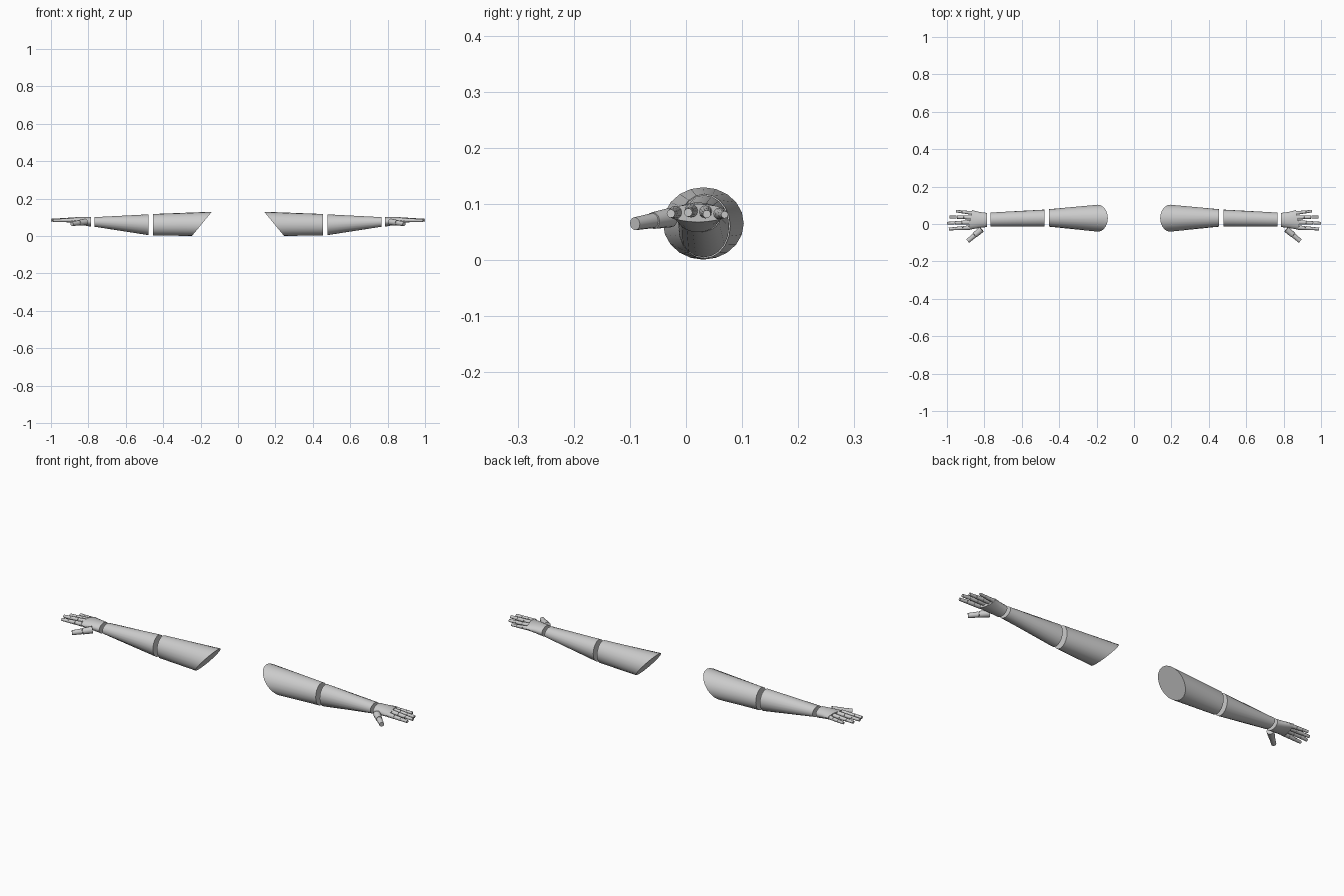
import bpy, bmesh, math
from mathutils import Vector

if "Cube" in bpy.data.objects:
    bpy.data.objects.remove(bpy.data.objects["Cube"])


def finish(name, bm):
    """Turn a bmesh into a smooth object mirrored to the other arm."""
    bmesh.ops.recalc_face_normals(bm, faces=bm.faces)
    mesh = bpy.data.meshes.new(name)
    bm.to_mesh(mesh)
    bm.free()
    obj = bpy.data.objects.new(name, mesh)
    bpy.context.collection.objects.link(obj)
    mod = obj.modifiers.new("mirror", "MIRROR")
    mod.use_mirror_merge = False
    bpy.ops.object.select_all(action="DESELECT")
    obj.select_set(True)
    bpy.context.view_layer.objects.active = obj
    bpy.ops.object.shade_smooth_by_angle(angle=math.radians(35))
    return obj


def skin(bm, rings):
    """Bridge vertex rings and cap both ends."""
    n = len(rings[0])
    for a, b in zip(rings, rings[1:]):
        for i in range(n):
            j = (i + 1) % n
            bm.faces.new((a[i], a[j], b[j], b[i]))
    bm.faces.new(rings[0])
    bm.faces.new(rings[-1])


def limb(name, sections, sides=20):
    """Sections: x, y min, y max, z min, z max, x shift per half height, x shift per half width."""
    bm = bmesh.new()
    rings = []
    for x, y0, y1, z0, z1, sz, sy in sections:
        ring = []
        for i in range(sides):
            a = 2 * math.pi * i / sides
            c, s = math.cos(a), math.sin(a)
            ring.append(bm.verts.new((x + sz * s + sy * c,
                                      (y0 + y1) / 2 + c * (y1 - y0) / 2,
                                      (z0 + z1) / 2 + s * (z1 - z0) / 2)))
        rings.append(ring)
    skin(bm, rings)
    return finish(name, bm)


def finger(name, base, tip, r0, r1, joints, sides=12):
    """Chain of tapered segments, each a little wider at its start than the last one's end."""
    bm = bmesh.new()
    base, tip = Vector(base), Vector(tip)
    axis = (tip - base).normalized()
    side = axis.cross(Vector((0, 0, 1))).normalized()
    up = side.cross(axis)
    for k in range(joints):
        rings = []
        for t, f in ((k / joints, 1.0), ((k + 0.97) / joints, 0.86)):
            p = base.lerp(tip, t if k < joints - 1 or f == 1.0 else 1.0)
            r = (r0 + (r1 - r0) * k / max(1, joints - 1)) * f
            rings.append([bm.verts.new(p + side * r * math.cos(2 * math.pi * i / sides)
                                       + up * r * math.sin(2 * math.pi * i / sides))
                          for i in range(sides)])
        skin(bm, rings)
    return finish(name, bm)


# upper arm with slanted shoulder cut
limb("upper_arm", [(0.193, -0.041, 0.103, 0.001, 0.13, -0.053, 0),
                   (0.455, -0.014, 0.079, 0.003, 0.118, 0, 0)])

# forearm narrowing to a flat oval wrist
limb("forearm", [(0.478, -0.014, 0.077, 0.005, 0.116, 0, 0),
                 (0.768, -0.014, 0.061, 0.05, 0.101, 0, 0)])

# palm widening and flattening to the knuckles
limb("palm", [(0.785, -0.016, 0.059, 0.05, 0.102, 0, 0),
              (0.83, -0.022, 0.064, 0.058, 0.103, 0, -0.004),
              (0.877, -0.032, 0.074, 0.068, 0.1, 0, -0.012)])

# four fanned fingers
for name, base, tip, r in (
        ("index_finger", (0.878, -0.019, 0.085), (0.99, -0.027, 0.083), 0.012),
        ("middle_finger", (0.878, 0.009, 0.088), (1.0, 0.004, 0.085), 0.012),
        ("ring_finger", (0.872, 0.035, 0.086), (0.986, 0.037, 0.082), 0.0115),
        ("little_finger", (0.86, 0.058, 0.083), (0.952, 0.069, 0.081), 0.0105)):
    finger(name, base, tip, r, r * 0.72, 3)

# thumb
finger("thumb", (0.815, -0.028, 0.076), (0.888, -0.091, 0.065), 0.0175, 0.0135, 2)
